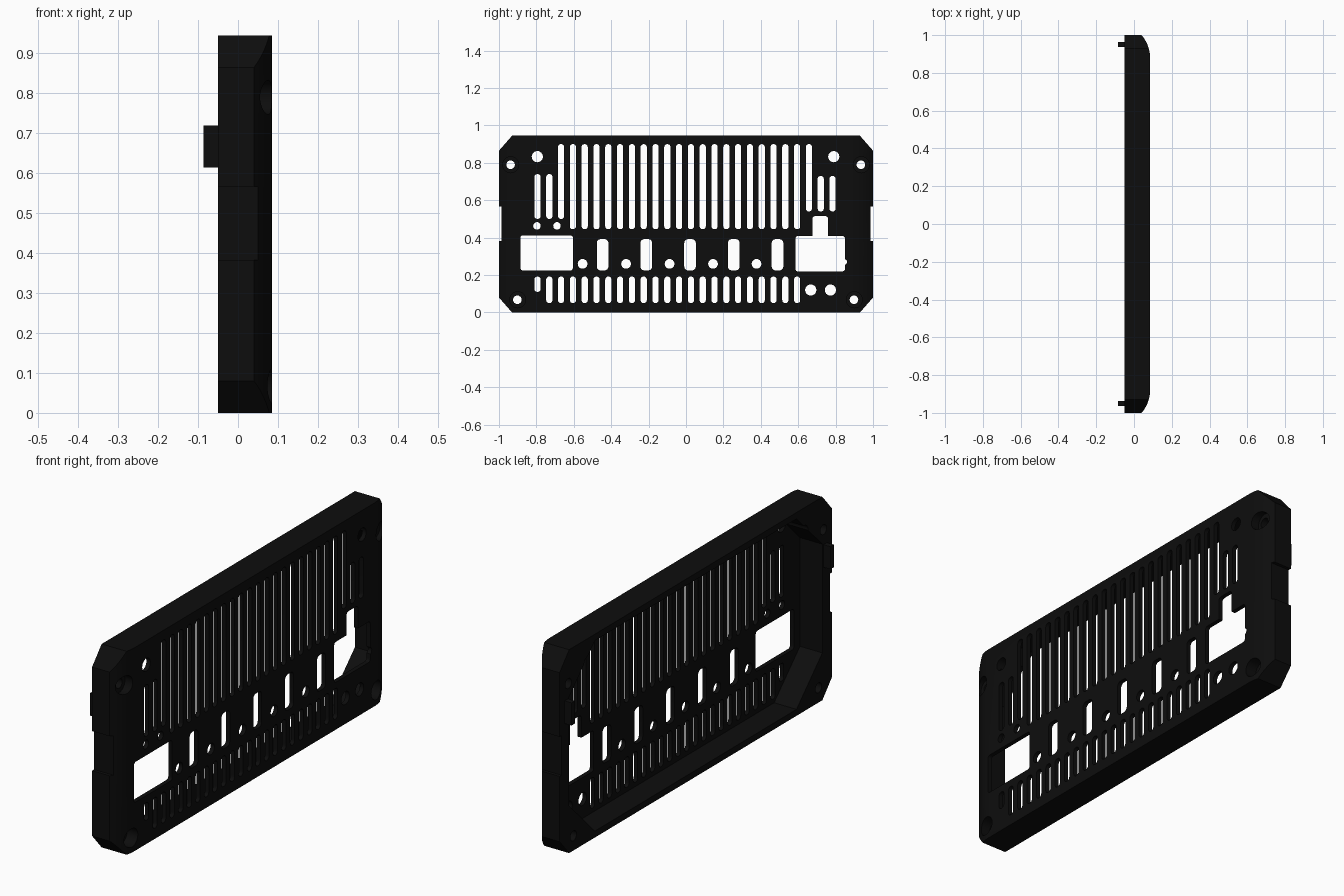
import bpy, bmesh, math

if "Cube" in bpy.data.objects:
    bpy.data.objects.remove(bpy.data.objects["Cube"])

black = bpy.data.materials.new("matte black")
black.diffuse_color = (0.004, 0.004, 0.004, 1)
black.use_nodes = True
black.node_tree.nodes["Principled BSDF"].inputs["Base Color"].default_value = black.diffuse_color


def prism(bm, pts, lo, hi, along="x"):
    """Extrude a closed outline: (y, z) points along x, or (x, y) points along z."""
    place = (lambda p, t: (t, p[0], p[1])) if along == "x" else (lambda p, t: (p[0], p[1], t))
    a = [bm.verts.new(place(p, lo)) for p in pts]
    b = [bm.verts.new(place(p, hi)) for p in pts]
    bm.faces.new(a[::-1])
    bm.faces.new(b)
    for i in range(len(pts)):
        j = (i + 1) % len(pts)
        bm.faces.new((a[i], a[j], b[j], b[i]))


def rounded(y0, y1, z0, z1, r, n=5):
    """Rounded rectangle outline in the yz plane."""
    pts = []
    for k, (cy, cz) in enumerate([(y1 - r, z1 - r), (y0 + r, z1 - r), (y0 + r, z0 + r), (y1 - r, z0 + r)]):
        for i in range(n + 1):
            t = math.pi / 2 * (k + i / n)
            pts.append((cy + r * math.cos(t), cz + r * math.sin(t)))
    return pts


def circle(y, z, r, n=24):
    return [(y + r * math.cos(2 * math.pi * i / n), z + r * math.sin(2 * math.pi * i / n)) for i in range(n)]


def octagon(y, z0, z1, cy, cz):
    return [(-y + cy, z0), (y - cy, z0), (y, z0 + cz), (y, z1 - cz),
            (y - cy, z1), (-y + cy, z1), (-y, z1 - cz), (-y, z0 + cz)]


def make(name, bm, helper=False):
    bmesh.ops.recalc_face_normals(bm, faces=bm.faces[:])
    me = bpy.data.meshes.new(name)
    bm.to_mesh(me)
    bm.free()
    ob = bpy.data.objects.new(name, me)
    bpy.context.collection.objects.link(ob)
    me.materials.append(black)
    ob.hide_render = helper
    return ob


def boolean(ob, cutter, op):
    m = ob.modifiers.new(op, "BOOLEAN")
    m.operation, m.object, m.solver = op, cutter, "EXACT"
    bpy.context.view_layer.objects.active = ob
    bpy.ops.object.modifier_apply(modifier=m.name)
    bpy.data.objects.remove(cutter)


BACK, FACE, TOP = -0.05, 0.085, 0.945

# Panel block with cut corners
bm = bmesh.new()
prism(bm, octagon(1, 0, TOP, 0.07, 0.08), BACK, FACE)
panel = make("panel", bm)

# Rounded ends of the face
R, end = 0.1825, 0.88
arc = [(FACE - R + math.sqrt(R * R - d * d), end + d) for d in [0.12 * i / 10 for i in range(11)]]
outline = [(-0.1, -1.0)] + [(x, -y) for x, y in arc[::-1]] + arc + [(-0.1, 1.0)]
bm = bmesh.new()
prism(bm, outline, -0.1, 1.1, "z")
boolean(panel, make("end_profile", bm, True), "INTERSECT")

# Hollow back with thick corners for the screws
bm = bmesh.new()
prism(bm, octagon(0.93, 0.03, 0.915, 0.19, 0.19), -0.2, 0.065)
boolean(panel, make("cavity", bm, True), "DIFFERENCE")

# Through openings
bm = bmesh.new()


def cut(pts):
    prism(bm, pts, -0.2, 0.2)


for k in range(26):  # vent slots
    y = -0.794 + 0.0631 * k
    lo, hi = 0.445, 0.9
    if k < 2:
        lo, hi = 0.5, 0.74
    elif k == 2:
        lo = 0.5
    elif k == 23:
        lo = 0.54
    elif k > 23:
        lo, hi = 0.54, 0.73
    cut(rounded(y - 0.0165, y + 0.0165, lo, hi, 0.0155))
    if k < 23:
        cut(rounded(y - 0.0165, y + 0.0165, 0.11 if k == 0 else 0.05, 0.192, 0.0155))
for k in range(5):  # middle slots and the holes between them
    y = -0.446 + 0.2338 * k
    cut(rounded(y - 0.031, y + 0.031, 0.225, 0.392, 0.02))
    cut(circle(-0.553 + 0.2325 * k, 0.26, 0.026))
cut(rounded(-0.885, -0.605, 0.225, 0.412, 0.012))  # left window
cut(rounded(0.585, 0.85, 0.22, 0.408, 0.012))      # right window
for y, z, r in [(-0.795, 0.833, 0.03), (0.79, 0.833, 0.03), (-0.938, 0.79, 0.023), (0.935, 0.79, 0.023),
                (-0.902, 0.068, 0.023), (0.898, 0.068, 0.023), (-0.797, 0.463, 0.02), (-0.69, 0.463, 0.02),
                (0.667, 0.12, 0.03), (0.772, 0.12, 0.03)]:
    cut(circle(y, z, r))
boolean(panel, make("openings", bm, True), "DIFFERENCE")

# Window extension, side notches and screw head recesses
bm = bmesh.new()
cut(rounded(0.675, 0.76, 0.35, 0.515, 0.015))
cut(circle(0.845, 0.27, 0.016))
for s in (-1, 1):
    y0, y1 = sorted((s * 0.985, s * 1.1))
    prism(bm, [(y0, 0.383), (y1, 0.383), (y1, 0.567), (y0, 0.567)], -0.2, 0.05)
    prism(bm, circle(s * 0.937, 0.79, 0.043), 0.045, 0.2)
    prism(bm, circle(s * 0.9, 0.068, 0.043), 0.03, 0.2)
boolean(panel, make("recesses", bm, True), "DIFFERENCE")

# Rear clip tabs
for s, name in ((-1, "left_tab"), (1, "right_tab")):
    y0, y1 = sorted((s * 0.938, s * 0.963))
    bm = bmesh.new()
    prism(bm, [(y0, 0.615), (y1, 0.615), (y1, 0.72), (y0, 0.72)], -0.086, BACK + 0.01)
    make(name, bm)

# Smooth curved walls, keep edges crisp
bpy.ops.object.select_all(action="DESELECT")
panel.select_set(True)
bpy.context.view_layer.objects.active = panel
bpy.ops.object.shade_smooth_by_angle(angle=math.radians(30))
